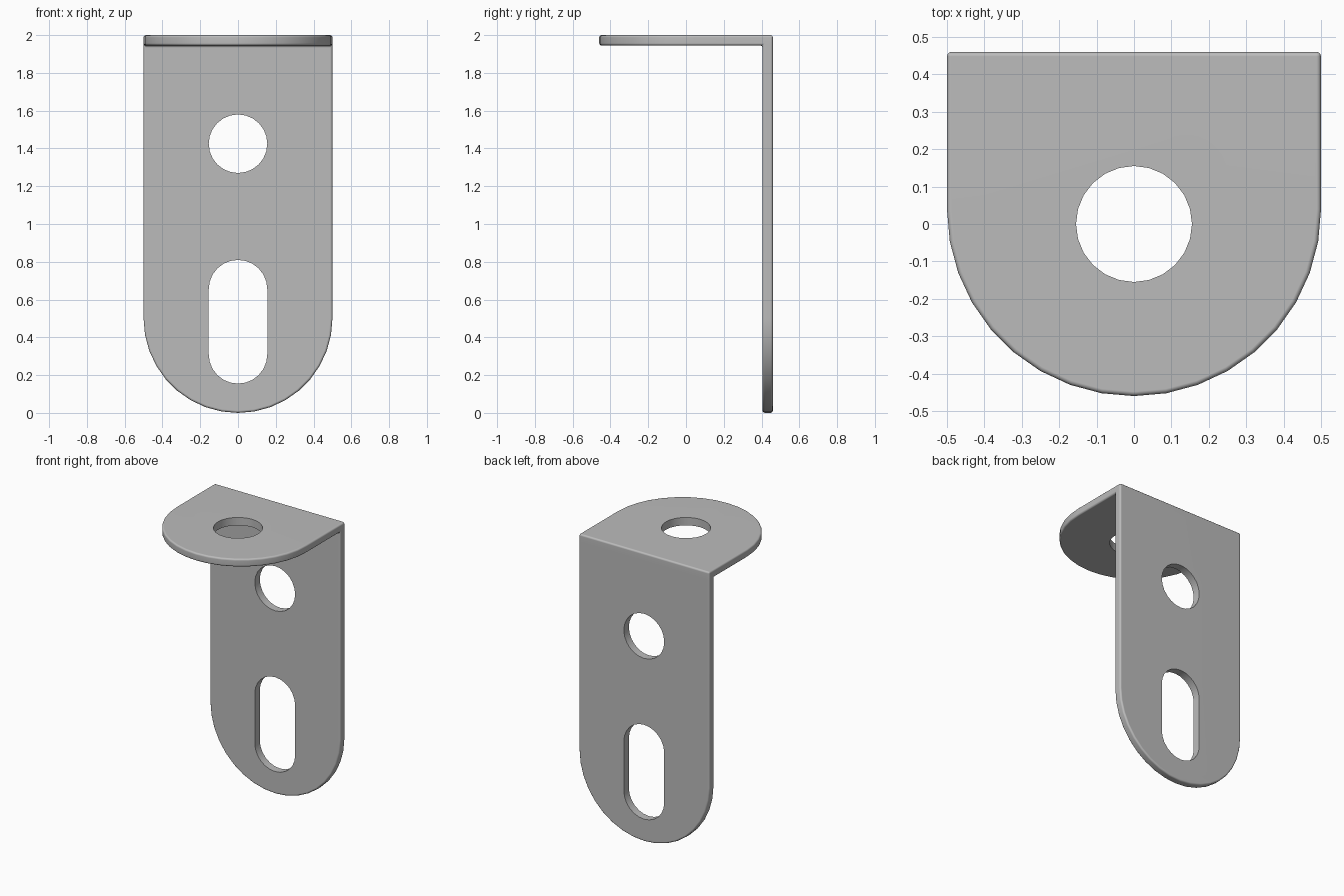
import bpy, bmesh, math
from mathutils import Matrix, Vector

if "Cube" in bpy.data.objects:
    bpy.data.objects.remove(bpy.data.objects["Cube"], do_unlink=True)

WIDTH, HEIGHT, DEPTH = 1.0, 2.0, 0.92
THICK = 0.055
R = WIDTH / 2
HOLE_R = 0.155
BACK = DEPTH / 2
INNER = BACK - THICK          # front surface of the upright plate
UNDER = HEIGHT - THICK        # underside of the top plate


def arc(cx, cy, r, start, end, steps):
    """Points along an arc, both ends included."""
    angles = [start + (end - start) * i / steps for i in range(steps + 1)]
    return [(cx + r * math.cos(a), cy + r * math.sin(a)) for a in angles]


def tongue(centre, *ends):
    """Half-round outline that runs straight up to the given end heights."""
    right = [(R, e) for e in ends]
    left = [(-x, e) for x, e in reversed(right)]
    return arc(0, centre, R, math.pi, 2 * math.pi, 18) + right + left


def prism(bm, outline, place, low, high):
    """Closed prism from a 2D outline; place maps (u, v, depth) to a point."""
    a = [bm.verts.new(place(u, v, low)) for u, v in outline]
    b = [bm.verts.new(place(u, v, high)) for u, v in outline]
    caps = bm.faces.new(a), bm.faces.new(b)
    sides = []
    for i in range(len(a)):
        j = (i + 1) % len(a)
        sides.append(bm.faces.new((a[i], a[j], b[j], b[i])))
    return a, caps, sides


def flat(u, v, d):
    return Vector((u, v, d))


def upright(u, v, d):
    return Vector((u, d, v))


def finish(bm, name):
    bmesh.ops.recalc_face_normals(bm, faces=bm.faces[:])
    mesh = bpy.data.meshes.new(name)
    bm.to_mesh(mesh)
    bm.free()
    ob = bpy.data.objects.new(name, mesh)
    bpy.context.collection.objects.link(ob)
    return ob


# Angle bracket: top plate and upright plate joined along the bend
bm = bmesh.new()
low, caps, _ = prism(bm, tongue(R - BACK, INNER, BACK), flat, UNDER, HEIGHT)
strip, _ = bmesh.utils.face_split(caps[0], low[-4], low[-1])
joint = [f for f in bm.faces
         if all(abs(v.co.z - UNDER) < 1e-5 and v.co.y > INNER - 1e-5 for v in f.verts)]
bmesh.ops.delete(bm, geom=joint, context="FACES_ONLY")
_, _, sides = prism(bm, tongue(R, UNDER), upright, INNER, BACK)
open_end = [f for f in sides if all(abs(v.co.z - UNDER) < 1e-5 for v in f.verts)]
bmesh.ops.delete(bm, geom=open_end, context="FACES_ONLY")
bmesh.ops.remove_doubles(bm, verts=bm.verts[:], dist=1e-4)
bmesh.ops.dissolve_limit(bm, angle_limit=math.radians(1),
                         verts=bm.verts[:], edges=bm.edges[:])
bracket = finish(bm, "angle_bracket")

bpy.context.view_layer.objects.active = bracket
bracket.select_set(True)

# Softened outer edges
bevel = bracket.modifiers.new("soft_edges", "BEVEL")
bevel.width = 0.012
bevel.segments = 3
bevel.limit_method = "ANGLE"
bevel.angle_limit = math.radians(30)
bpy.ops.object.modifier_apply(modifier=bevel.name)


# Sharp-edged holes: two round ones and a long slot
def cut(lower, upper, place, near, far):
    outline = (arc(0, lower, HOLE_R, math.pi, 2 * math.pi, 12)
               + arc(0, upper, HOLE_R, 0, math.pi, 12))
    if lower == upper:
        outline = arc(0, lower, HOLE_R, 0, 2 * math.pi, 24)[:-1]
    bm = bmesh.new()
    prism(bm, outline, place, near, far)
    cutter = finish(bm, "hole_cutter")
    cutter.hide_render = True
    mod = bracket.modifiers.new("hole", "BOOLEAN")
    mod.operation = "DIFFERENCE"
    mod.solver = "EXACT"
    mod.object = cutter
    bpy.ops.object.modifier_apply(modifier=mod.name)
    bpy.data.objects.remove(cutter, do_unlink=True)


cut(0, 0, flat, UNDER - 0.1, HEIGHT + 0.1)
cut(1.425, 1.425, upright, INNER - 0.1, BACK + 0.1)
cut(0.31, 0.655, upright, INNER - 0.1, BACK + 0.1)

# Smooth shading that keeps the hole rims crisp
bpy.ops.object.shade_smooth_by_angle(angle=math.radians(40))
weighted = bracket.modifiers.new("flat_plates", "WEIGHTED_NORMAL")
weighted.keep_sharp = True

# Plain grey metal
grey = bpy.data.materials.new("plain_grey")
grey.use_nodes = True
colour = (0.5, 0.5, 0.5, 1)
grey.diffuse_color = colour
grey.node_tree.nodes["Principled BSDF"].inputs["Base Color"].default_value = colour
bracket.data.materials.clear()
bracket.data.materials.append(grey)
